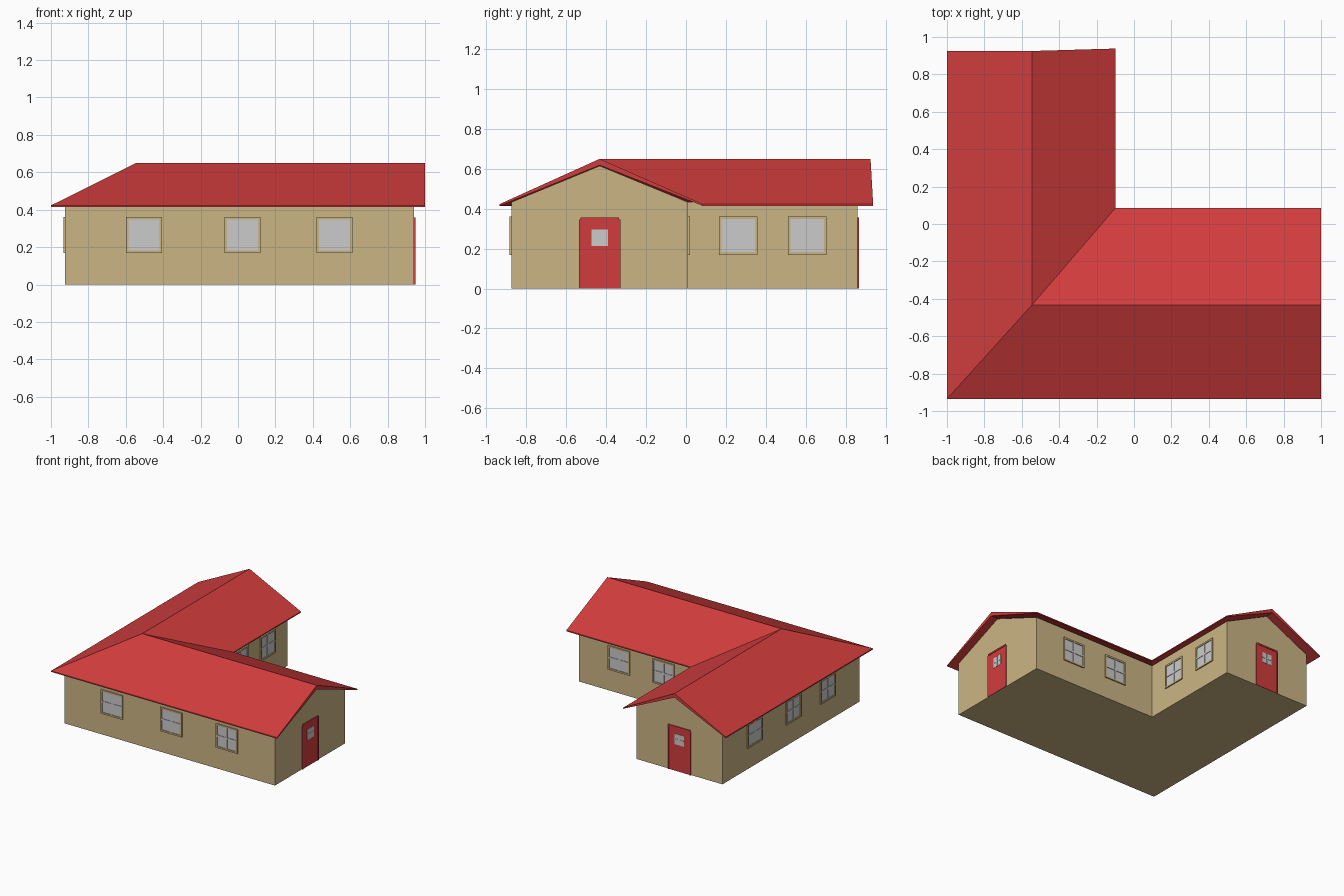
import bpy, bmesh
from mathutils import Vector

if "Cube" in bpy.data.objects:
    bpy.data.objects.remove(bpy.data.objects["Cube"])


def material(name, rgb):
    m = bpy.data.materials.new(name)
    m.diffuse_color = (*rgb, 1)
    m.use_nodes = True
    m.node_tree.nodes["Principled BSDF"].inputs["Base Color"].default_value = m.diffuse_color
    return m


RED = material("red", (0.64, 0.046, 0.046))
TAN = material("tan", (0.60, 0.46, 0.23))
GREY = material("pane grey", (0.60, 0.60, 0.60))


def finish(bm, name, mat):
    bmesh.ops.recalc_face_normals(bm, faces=bm.faces)
    me = bpy.data.meshes.new(name)
    bm.to_mesh(me)
    bm.free()
    me.materials.append(mat)
    ob = bpy.data.objects.new(name, me)
    bpy.context.collection.objects.link(ob)
    return ob


# Main outline of the L-shaped plan
XL, XR, XI = -0.925, 0.94, -0.165
YF, YB, YI = -0.875, 0.86, 0.01
RX, RY = -0.545, -0.4325          # ridge lines
WALL_H, APEX = 0.433, 0.615

# Walls: extruded L with a pointed gable on each wing end
plan = [(XL, YF), (XR, YF), (XR, YI), (XI, YI), (XI, YB), (XL, YB)]
peaks = {1: (XR, RY), 4: (RX, YB)}
bm = bmesh.new()
low = [bm.verts.new((x, y, 0)) for x, y in plan]
high = [bm.verts.new((x, y, WALL_H)) for x, y in plan]
bm.faces.new(low[::-1])
for i in range(6):
    j = (i + 1) % 6
    ring = [low[i], low[j], high[j]]
    if i in peaks:
        ring.append(bm.verts.new((*peaks[i], APEX)))
    bm.faces.new(ring + [high[i]])
finish(bm, "walls", TAN)

# Roof: outer eave, ridge and inner eave swept through end, mitre and end
stations = [
    [(1.0, -0.935), (1.0, RY), (1.0, 0.085)],
    [(-1.0, -0.935), (RX, RY), (-0.1, 0.085)],
    [(-1.0, 0.925), (RX, 0.925), (-0.1, 0.938)],
]
bm = bmesh.new()
top = [[bm.verts.new((x, y, z)) for (x, y), z in zip(s, (0.423, 0.65, 0.423))] for s in stations]
bot = [[bm.verts.new((x, y, z)) for (x, y), z in zip(s, (0.414, 0.618, 0.414))] for s in stations]
for a in range(2):
    for b in range(2):
        for g in (top, bot):
            bm.faces.new((g[a][b], g[a + 1][b], g[a + 1][b + 1], g[a][b + 1]))
    for e in (0, 2):     # eave edges
        bm.faces.new((top[a][e], top[a + 1][e], bot[a + 1][e], bot[a][e]))
    for e in (0, 2):     # gable edges
        bm.faces.new((top[e][a], top[e][a + 1], bot[e][a + 1], bot[e][a]))
finish(bm, "roof", RED)


def plates(name, wall, rects, d0, d1, mat):
    """Thin boxes on a wall; wall = (axis, position, outward sign)."""
    axis, pos, sign = wall
    bm = bmesh.new()
    for u0, u1, z0, z1 in rects:
        vs = []
        for d in (d0, d1):
            n = pos + sign * d
            for u, z in ((u0, z0), (u1, z0), (u1, z1), (u0, z1)):
                vs.append(bm.verts.new(Vector((n, u, z) if axis == "x" else (u, n, z))))
        for f in ((0, 1, 2, 3), (4, 5, 6, 7), (0, 1, 5, 4), (1, 2, 6, 5), (2, 3, 7, 6), (3, 0, 4, 7)):
            bm.faces.new([vs[k] for k in f])
    return finish(bm, name, mat)


def border(u, z, w, h, t):
    """Four bars around a rectangle with half sizes w, h."""
    return [(u - w, u - w + t, z - h, z + h), (u + w - t, u + w, z - h, z + h),
            (u - w + t, u + w - t, z - h, z - h + t), (u - w + t, u + w - t, z + h - t, z + h)]


def cross(u, z, w, h, t):
    """Glazing bars dividing a rectangle in four."""
    return [(u - t, u + t, z - h, z + h), (u - w, u - t, z - t, z + t), (u + t, u + w, z - t, z + t)]


def window(wall, u):
    z = 0.265
    plates("window_panes", wall, [(u - 0.085, u + 0.085, z - 0.085, z + 0.085)], -0.002, 0.003, GREY)
    plates("window_frame", wall, border(u, z, 0.096, 0.096, 0.013), -0.002, 0.009, TAN)
    plates("window_bars", wall, cross(u, z, 0.083, 0.083, 0.007), 0.002, 0.007, GREY)


def door(wall, u):
    plates("door_panel", wall, [(u - 0.095, u + 0.095, 0, 0.345)], -0.002, 0.004, RED)
    jambs = [(u - 0.103, u - 0.091, 0, 0.345), (u + 0.091, u + 0.103, 0, 0.345),
             (u - 0.097, u + 0.097, 0.345, 0.357)]
    plates("door_frame", wall, jambs, -0.002, 0.008, RED)
    plates("door_panes", wall, [(u - 0.042, u + 0.042, 0.212, 0.296)], 0.002, 0.006, GREY)
    plates("door_bars", wall, cross(u, 0.254, 0.042, 0.042, 0.004), 0.005, 0.008, GREY)


# Windows on each long wall
layout = [
    (("y", YF, -1), (-0.502, 0.024, 0.515)),
    (("x", XL, -1), (0.455, -0.035, -0.47)),
    (("y", YI, 1), (0.585, 0.19)),
    (("x", XI, 1), (0.262, 0.608)),
]
for wall, places in layout:
    for u in places:
        window(wall, u)

# Doors on the gable ends
door(("x", XR, 1), RY)
door(("y", YB, 1), RX)
